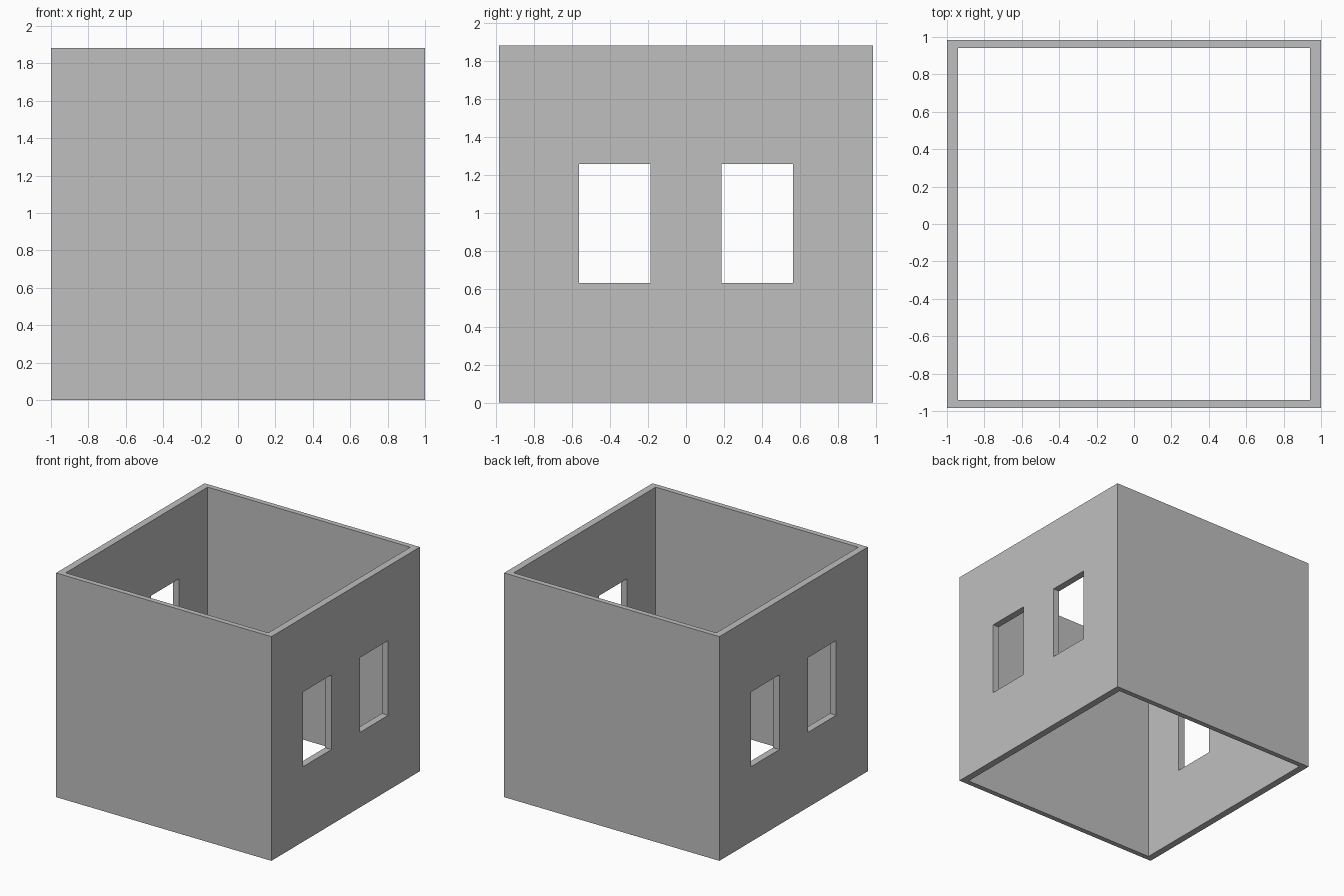
import bpy

if "Cube" in bpy.data.objects:
    bpy.data.objects.remove(bpy.data.objects["Cube"], do_unlink=True)

HEIGHT = 1.882
OUTER_X, OUTER_Y, INNER = 1.0, 0.985, 0.941
WINDOW_Y, WINDOW_WIDTH = 0.376, 0.376
SILL, WINDOW_HEIGHT = 0.63, 0.627

# Plain grey for all walls
grey = bpy.data.materials.new("wall_grey")
grey.use_nodes = True
colour = (0.52, 0.52, 0.52, 1)
grey.diffuse_color = colour
grey.node_tree.nodes["Principled BSDF"].inputs["Base Color"].default_value = colour


def box(name, centre, size):
    bpy.ops.mesh.primitive_cube_add(size=1, location=centre)
    obj = bpy.context.object
    obj.name = name
    obj.scale = size
    bpy.ops.object.transform_apply(location=True, rotation=False, scale=True)
    obj.data.materials.append(grey)
    return obj


def cut(target, cutter):
    mod = target.modifiers.new("cut", 'BOOLEAN')
    mod.operation = 'DIFFERENCE'
    mod.solver = 'EXACT'
    mod.object = cutter
    bpy.context.view_layer.objects.active = target
    bpy.ops.object.modifier_apply(modifier=mod.name)
    bpy.data.objects.remove(cutter, do_unlink=True)


# Four walls, open at top and bottom
walls = box("walls", (0, 0, HEIGHT / 2), (2 * OUTER_X, 2 * OUTER_Y, HEIGHT))
cut(walls, box("room_cutter", (0, 0, HEIGHT / 2), (2 * INNER, 2 * INNER, HEIGHT + 1)))

# Two window openings through both side walls
for side in (-1, 1):
    cut(walls, box("window_cutter", (0, side * WINDOW_Y, SILL + WINDOW_HEIGHT / 2),
                   (3, WINDOW_WIDTH, WINDOW_HEIGHT)))
